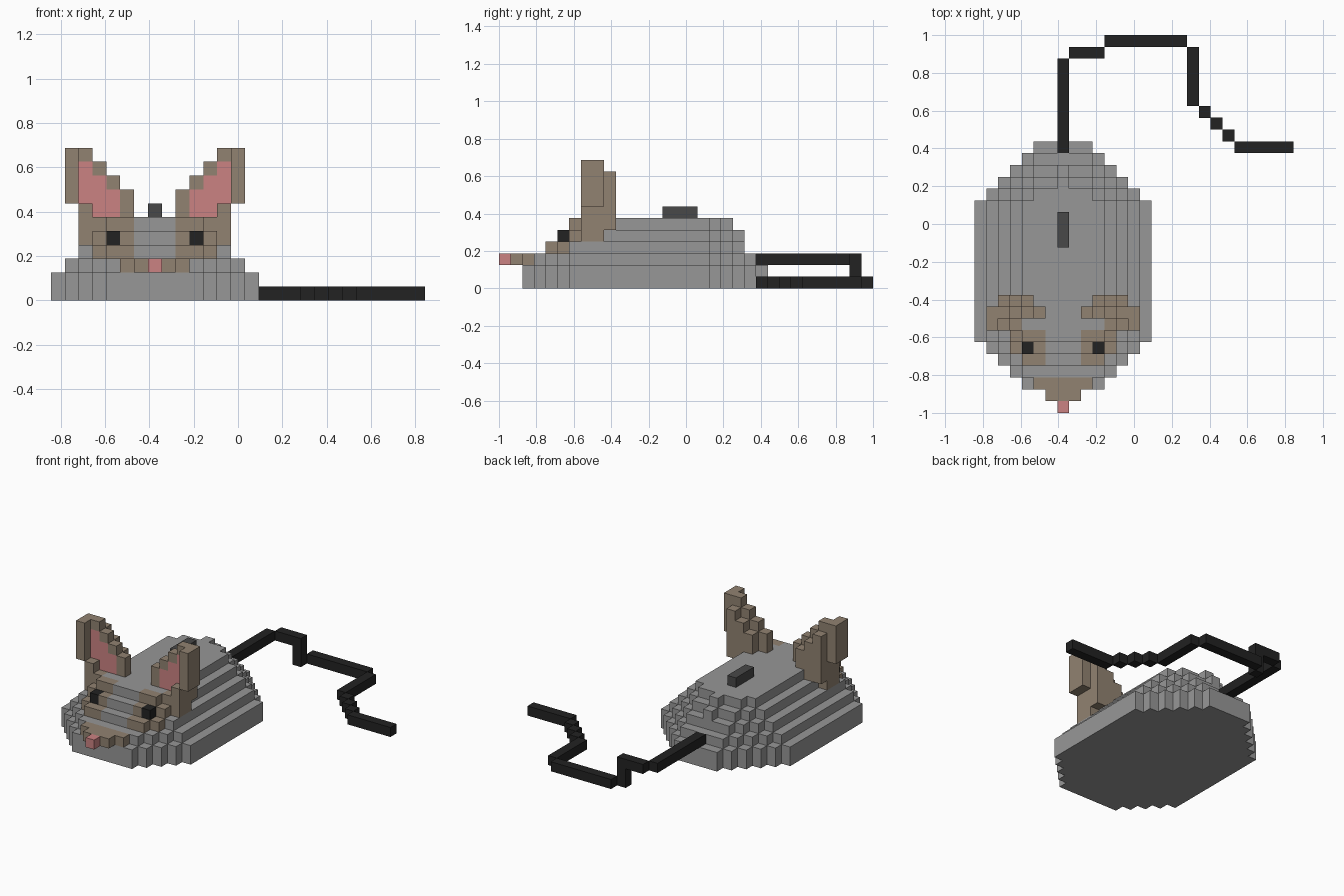
import bpy, bmesh
from mathutils import Vector

if "Cube" in bpy.data.objects:
    bpy.data.objects.remove(bpy.data.objects["Cube"])

V = 1 / 16                                # block size
ORIGIN = Vector((-0.84375, -1.0, 0.0))    # corner of block (0, 0, 0)


def material(name, rgb):
    m = bpy.data.materials.new(name)
    m.diffuse_color = (*rgb, 1)
    m.use_nodes = True
    m.node_tree.nodes["Principled BSDF"].inputs["Base Color"].default_value = m.diffuse_color
    return m


GREY = material("grey fur", (0.31, 0.31, 0.31))
BROWN = material("brown fur", (0.285, 0.225, 0.165))
PINK = material("pink skin", (0.60, 0.225, 0.225))
BLACK = material("black", (0.016, 0.016, 0.016))
DARK = material("dark grey", (0.065, 0.065, 0.065))

blocks = {}                               # (x, y, z) -> (part, material)


def fill(part, mat, xs, ys, zs, mirror=False):
    """Fill a box of blocks; each range is (start, stop). Mirror across the body."""
    for x in range(*xs):
        for y in range(*ys):
            for z in range(*zs):
                blocks[x, y, z] = (part, mat)
                if mirror:
                    blocks[14 - x, y, z] = (part.replace("right", "left"), mat)


# Body: stacked rounded layers, each inset one block further
for inset, (z0, z1) in enumerate([(0, 2), (2, 3), (3, 4), (4, 5), (5, 6)]):
    for x in range(inset, 15 - inset):
        d = min(x, 14 - x) - inset
        front = max(6 - d, 2 + inset)
        back = min(18 + d, 23 - inset)
        if x == 7 and inset > 2:          # small ridge above the tail
            back += 1
        fill("body", GREY, (x, x + 1), (front, back), (z0, z1))

# Brown eye patches and eyes
for x, y, z in [(3, 5, 3), (4, 4, 3), (5, 4, 3), (3, 6, 4), (5, 5, 4), (4, 6, 5), (5, 6, 5)]:
    fill("body", BROWN, (x, x + 1), (y, y + 1), (z, z + 1), True)
fill("right_eye", BLACK, (4, 5), (5, 6), (4, 5), True)

# Snout and nose
fill("snout", BROWN, (5, 10), (2, 3), (2, 3))
fill("snout", BROWN, (6, 9), (1, 2), (2, 3))
fill("nose", PINK, (7, 8), (0, 1), (2, 3))

# Ears: (column, row, bottom, top), outer brown then pink inside
for x, y, a, b in [(1, 7, 7, 11), (2, 7, 4, 7), (3, 7, 5, 6),
                   (1, 8, 7, 11), (2, 8, 4, 11), (3, 8, 5, 10), (4, 8, 6, 9), (5, 8, 6, 8),
                   (2, 9, 5, 10), (3, 9, 5, 9), (4, 9, 6, 8)]:
    fill("right_ear", BROWN, (x, x + 1), (y, y + 1), (a, b), True)
for x, a, b in [(2, 7, 10), (3, 6, 9), (4, 6, 8)]:
    fill("right_ear", PINK, (x, x + 1), (8, 9), (a, b), True)

# Raised strip on the back
fill("back_strip", DARK, (7, 8), (14, 17), (6, 7))

# Tail: out of the body, down to the ground and round
for xs, ys, zs in [((7, 8), (22, 30), (2, 3)), ((8, 11), (30, 31), (2, 3)),
                   ((10, 11), (30, 31), (0, 2)), ((11, 18), (31, 32), (0, 1)),
                   ((18, 19), (26, 31), (0, 1)), ((19, 20), (25, 26), (0, 1)),
                   ((20, 21), (24, 25), (0, 1)), ((21, 22), (23, 24), (0, 1)),
                   ((22, 27), (22, 23), (0, 1))]:
    fill("tail", BLACK, xs, ys, zs)


def build(part):
    """Make one object from the exposed block faces of a part."""
    mats = []
    bm = bmesh.new()
    verts = {}
    for pos, (name, mat) in blocks.items():
        if name != part:
            continue
        if mat not in mats:
            mats.append(mat)
        for axis in range(3):
            for side in (0, 1):
                near = list(pos)
                near[axis] += 2 * side - 1
                if tuple(near) in blocks:
                    continue
                u, v = (axis + 1) % 3, (axis + 2) % 3
                ring = []
                for du, dv in [(0, 0), (1, 0), (1, 1), (0, 1)]:
                    c = list(pos)
                    c[axis] += side
                    c[u] += du
                    c[v] += dv
                    c = tuple(c)
                    if c not in verts:
                        verts[c] = bm.verts.new(ORIGIN + V * Vector(c))
                    ring.append(verts[c])
                face = bm.faces.new(ring if side else ring[::-1])
                face.material_index = mats.index(mat)
    # merge flat neighbours of the same colour
    bmesh.ops.dissolve_limit(bm, angle_limit=0.01, verts=bm.verts[:], edges=bm.edges[:],
                             delimit={'MATERIAL'})
    me = bpy.data.meshes.new(part)
    bm.to_mesh(me)
    bm.free()
    for m in mats:
        me.materials.append(m)
    bpy.context.collection.objects.link(bpy.data.objects.new(part, me))


for part in sorted({p for p, _ in blocks.values()}):
    build(part)
